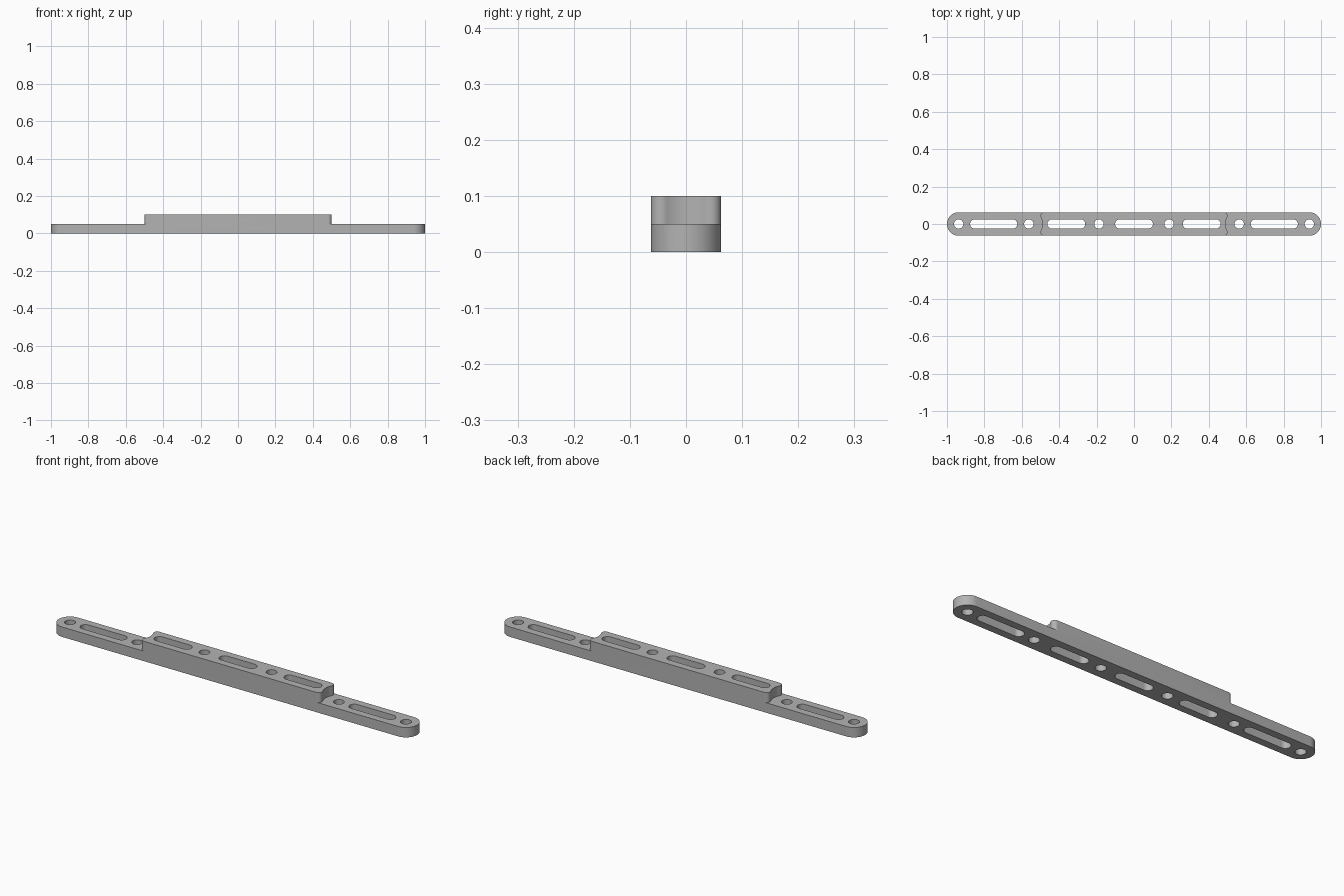
import bpy, bmesh
from math import pi, sin, cos, asin

cube = bpy.data.objects.get("Cube")
if cube:
    bpy.data.objects.remove(cube, do_unlink=True)

HALF_W = 0.0625     # half width of the bar
PITCH = 0.375       # distance between round holes
LOW, HIGH = 0.05, 0.1

grey = bpy.data.materials.new("plain_grey")
grey.use_nodes = True
COLOR = (0.45, 0.45, 0.45, 1)
grey.diffuse_color = COLOR
grey.node_tree.nodes["Principled BSDF"].inputs["Base Color"].default_value = COLOR


def arc(cx, cy, r, a0, a1, n):
    return [(cx + r * cos(a0 + (a1 - a0) * i / n),
             cy + r * sin(a0 + (a1 - a0) * i / n)) for i in range(n + 1)]


def stadium(x, half, r, n=24):
    """Slot outline; a round hole when half equals r."""
    d = half - r
    pts = arc(x + d, 0, r, -pi / 2, pi / 2, n) + arc(x - d, 0, r, pi / 2, 3 * pi / 2, n)
    return pts if d > 0 else pts[:n] + pts[n + 1:-1]


def prism(bm, pts, z0, z1):
    low = [bm.verts.new((x, y, z0)) for x, y in pts]
    high = [bm.verts.new((x, y, z1)) for x, y in pts]
    bm.faces.new(low[::-1])
    bm.faces.new(high)
    for i in range(len(pts)):
        j = (i + 1) % len(pts)
        bm.faces.new((low[i], low[j], high[j], high[i]))


def solid(name, outlines, z0, z1):
    bm = bmesh.new()
    for pts in outlines:
        prism(bm, pts, z0, z1)
    mesh = bpy.data.meshes.new(name)
    bm.to_mesh(mesh)
    bm.free()
    mesh.materials.append(grey)
    ob = bpy.data.objects.new(name, mesh)
    bpy.context.collection.objects.link(ob)
    return ob


def combine(target, other, operation):
    mod = target.modifiers.new(operation, 'BOOLEAN')
    mod.operation, mod.solver, mod.object = operation, 'EXACT', other
    bpy.context.view_layer.objects.active = target
    bpy.ops.object.modifier_apply(modifier=mod.name)
    bpy.data.objects.remove(other, do_unlink=True)


# Long flat bar with round ends
bar = solid("slotted_bar", [stadium(0, 1, HALF_W)], 0, LOW)

# Raised middle: ends scooped around the neighbouring hole, with rounded corners
scoop_r, split = 0.0735, 0.035
tilt = asin(split / scoop_r)
corner_r = (HALF_W - split) / (1 + sin(tilt))
hole_x = PITCH * 1.5
corner_x = hole_x - (scoop_r + corner_r) * cos(tilt)
corner_y = HALF_W - corner_r
end = (arc(corner_x, -corner_y, corner_r, -pi / 2, tilt, 12)
       + arc(hole_x, 0, scoop_r, pi + tilt, pi - tilt, 16)[1:-1]
       + arc(corner_x, corner_y, corner_r, -tilt, pi / 2, 12))
raised = solid("raised_middle", [end + [(-x, -y) for x, y in end]], 0.02, HIGH)
combine(bar, raised, 'UNION')

# Round holes and long slots through the whole bar
holes = [stadium((i - 2.5) * PITCH, 0.025, 0.025) for i in range(6)]
slots = [stadium(x, half, 0.025)
         for x, half in ((-0.75, 0.126), (-0.362, 0.101), (0, 0.101), (0.362, 0.101), (0.75, 0.126))]
combine(bar, solid("hole_cutter", holes + slots, -0.1, 0.2), 'DIFFERENCE')

bpy.ops.object.select_all(action='DESELECT')
bar.select_set(True)
bpy.context.view_layer.objects.active = bar
bpy.ops.object.shade_smooth_by_angle(angle=pi / 6)
